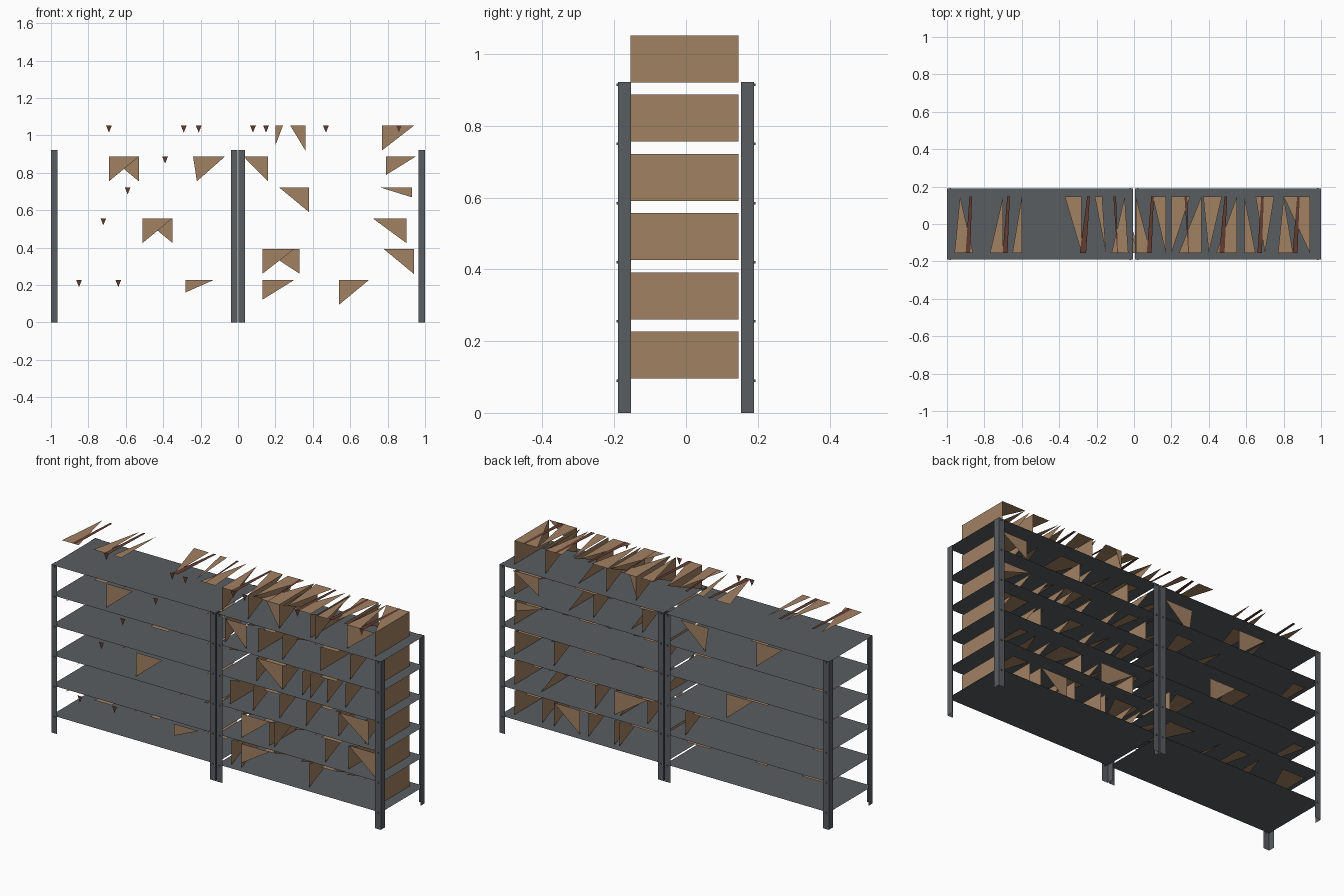
import bpy, bmesh, random
from mathutils import Vector

if "Cube" in bpy.data.objects:
    bpy.data.objects.remove(bpy.data.objects["Cube"])
random.seed(4)

def mat(name, c):
    m = bpy.data.materials.new(name)
    m.diffuse_color = (*c, 1)
    m.use_nodes = True
    m.node_tree.nodes["Principled BSDF"].inputs["Base Color"].default_value = m.diffuse_color
    return m

METAL = mat("grey_metal", (0.10, 0.11, 0.12))
CARD = mat("cardboard", (0.36, 0.22, 0.125))
TAPE = mat("brown_tape", (0.12, 0.045, 0.03))

def make(name, polys, m):
    """One flat-faced object from a list of polygons."""
    bm = bmesh.new()
    for p in polys:
        bm.faces.new([bm.verts.new(v) for v in p])
    me = bpy.data.meshes.new(name)
    bm.to_mesh(me)
    bm.free()
    me.materials.append(m)
    ob = bpy.data.objects.new(name, me)
    bpy.context.collection.objects.link(ob)
    return ob

LEVELS = [0.095 + 0.165 * i for i in range(6)]
H, YF, YB = 0.132, -0.155, 0.147

# sheet shelves, two bays
for side, name in ((-1, "left"), (1, "right")):
    for i, z in enumerate(LEVELS):
        a, b = side * 0.006, side
        make(f"{name}_shelf_{i}", [[(a, -.19, z), (b, -.19, z), (b, .19, z), (a, .19, z)]], METAL)

# angle-iron posts with bolts
bolts = bmesh.new()
for x, dx in ((-1, 1), (-0.003, -1), (0.003, 1), (1, -1)):
    for y in (-.19, .19):
        x2, y2 = x + dx * .035, y - .036 * (1 if y > 0 else -1)
        make("angle_post", [
            [(x, y, 0), (x2, y, 0), (x2, y, .922), (x, y, .922)],
            [(x, y, 0), (x, y2, 0), (x, y2, .922), (x, y, .922)]], METAL)
        for z in LEVELS:
            r = bmesh.ops.create_cube(bolts, size=.007)
            bmesh.ops.translate(bolts, verts=r["verts"],
                                vec=Vector((x + dx * .017, y, z - .005)))
me = bpy.data.meshes.new("bolts")
bolts.to_mesh(me)
bolts.free()
me.materials.append(METAL)
bpy.context.collection.objects.link(bpy.data.objects.new("bolts", me))

# torn front and back panels: level, x at left, x at right, x of the hanging tip, drop, y
FLAPS = [
    (5, .77, .94, .77, 1, YF), (5, .28, .36, .36, 1, YF), (5, .20, .24, .20, .8, YB),
    (4, -.69, -.53, -.69, 1, YF), (4, -.69, -.53, -.53, 1, YB), (4, -.24, -.07, -.22, 1, YB),
    (4, .03, .16, .16, 1, YF), (4, .79, .95, .79, .75, YB),
    (3, .22, .38, .38, 1, YF), (3, .76, .93, .93, .4, YB),
    (2, -.51, -.35, -.51, 1, YF), (2, -.51, -.35, -.35, 1, YB), (2, .72, .90, .90, 1, YF),
    (1, .13, .30, .13, 1, YF), (1, .13, .33, .33, 1, YB), (1, .78, .94, .94, 1, YF),
    (0, -.28, -.13, -.28, .5, YF), (0, .13, .30, .13, .8, YF), (0, .54, .70, .54, 1, YB),
]
# box ends facing sideways, per level
ENDS = [
    (.07, .13, .30, .33, .49, .54, .70, .77),
    (-.10, .13, .30, .33, .45, .64, .78),
    (.06, .20, .36, .52, .70, .72, .88),
    (.05, .22, .38, .50, .55, .65, .76),
    (.03, .16, .23, .38, .46, .61, .79),
    (.01, .17, .20, .36, .38, .55, .58, .75, .77),
]
for i, z in enumerate(LEVELS):
    t = z + H
    front = [[(a, y, t), (b, y, t), (tip, y, t - H * d)]
             for l, a, b, tip, d, y in FLAPS if l == i]
    make(f"box_panels_{i}", front, CARD)
    ends = []
    for x in ENDS[i]:
        c = [(x, YF, z + .001), (x, YB, z + .001), (x, YB, t), (x, YF, t)]
        c.pop(random.choice((0, 1, 1, 0, 2)))
        ends.append(c)
    # complete end of the last box
    ends.append([(.94, YF, z + .001), (.94, YB, z + .001), (.94, YB, t), (.94, YF, t)])
    make(f"box_ends_{i}", ends, CARD)

# torn lids on the top row: x range, x of the tip, tip at back (1) or front (0)
LIDS = [
    (-.96, -.86, -.93, 1), (-.77, -.70, -.70, 1), (-.65, -.60, -.60, 1), (-.37, -.28, -.28, 0),
    (-.21, -.17, -.15, 0), (-.12, -.03, -.05, 1), (.01, .09, .01, 1), (.10, .17, .17, 0),
    (.20, .30, .20, 0), (.24, .36, .36, 1), (.37, .47, .40, 0), (.44, .55, .55, 1),
    (.59, .65, .59, 1), (.65, .75, .70, 0), (.77, .85, .80, 1), (.80, .94, .94, 0),
]
def lid(a, b, tip, back, z):
    y0, y1 = (YF, YB) if back else (YB, YF)
    return [(a, y0, z), (b, y0, z), (tip, y1, z)]
make("top_row_lids", [lid(*l, LEVELS[5] + H) for l in LIDS], CARD)

# sparser lids on the covered rows
for i in range(5):
    polys = []
    for k in range(11):
        a = -.94 + .172 * k
        if k < 5 and random.random() < .4:
            continue
        w = random.uniform(.05, .15)
        polys.append(lid(a, a + w, a + random.choice((0, w)), k % 2, LEVELS[i] + H))
    make(f"lids_{i}", polys, CARD)

# tape: strips along the lids and short tails hanging in front
strips = []
for x, s in ((-.89, .01), (-.69, .012), (-.27, .02), (-.10, -.01), (.08, .012),
             (.28, -.01), (.47, .014), (.67, .01), (.86, .012)):
    z = LEVELS[5] + H + .001
    strips.append([(x - s, YF, z), (x + .014, YF, z), (x + .014 + s, YB, z), (x + s, YB, z)])
make("tape_strips", strips, TAPE)
tails = []
for l, x in ((5, -.69), (5, -.29), (5, -.21), (5, .08), (5, .15), (5, .47), (5, .86), (4, -.39),
             (3, -.59), (0, -.85), (0, -.64), (2, -.72)):
    z = LEVELS[l] + H
    tails.append([(x - .015, YF - .002, z), (x + .015, YF - .002, z), (x, YF - .002, z - .037)])
make("tape_tails", tails, TAPE)
